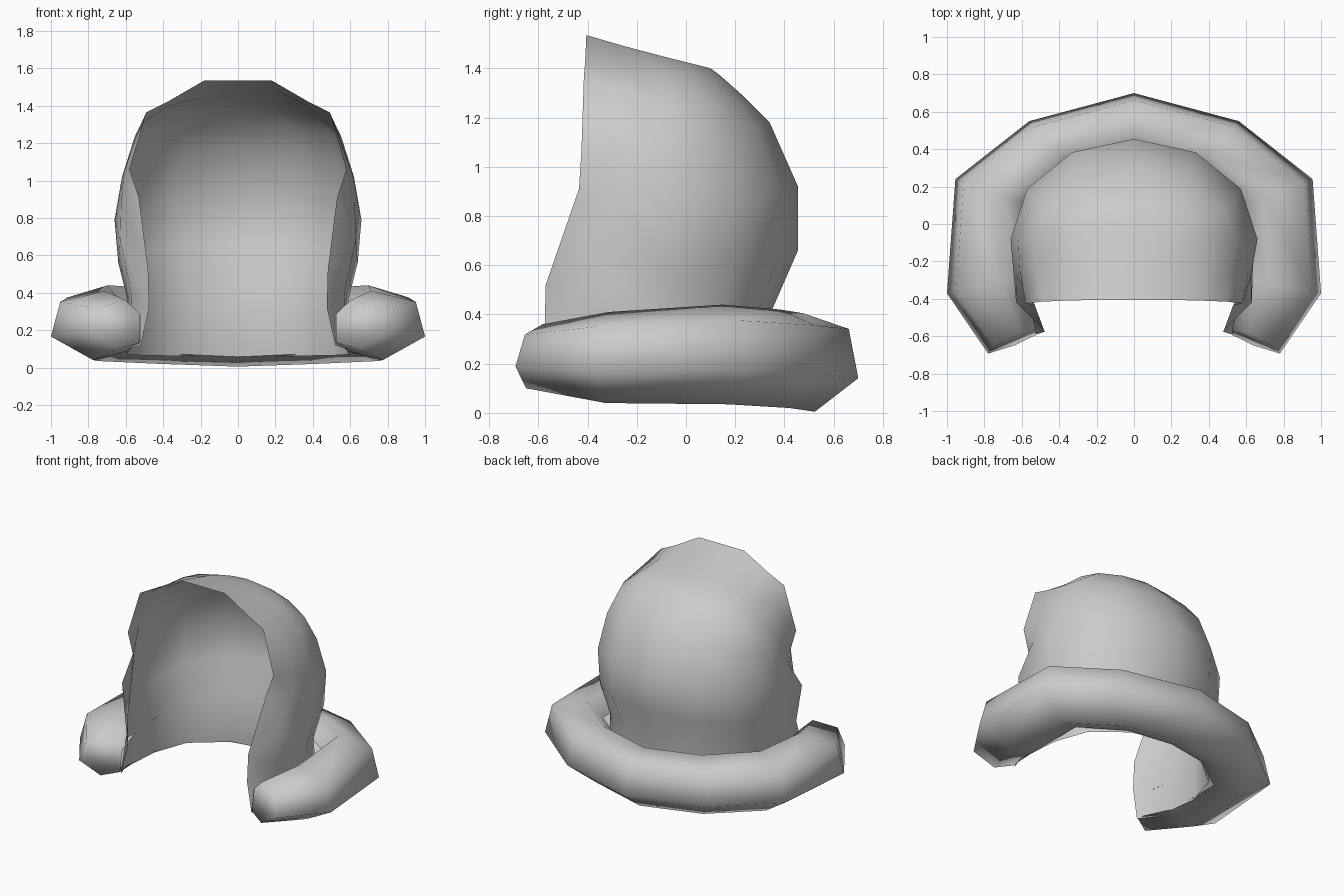
import bpy, bmesh, math
from mathutils import Vector

if "Cube" in bpy.data.objects:
    bpy.data.objects.remove(bpy.data.objects["Cube"])


def finish(name, bm):
    bmesh.ops.remove_doubles(bm, verts=bm.verts, dist=0.0005)
    bmesh.ops.recalc_face_normals(bm, faces=bm.faces)
    mesh = bpy.data.meshes.new(name)
    bm.to_mesh(mesh)
    bm.free()
    obj = bpy.data.objects.new(name, mesh)
    bpy.context.collection.objects.link(obj)
    bpy.ops.object.select_all(action='DESELECT')
    obj.select_set(True)
    bpy.context.view_layer.objects.active = obj
    bpy.ops.object.shade_smooth_by_angle(angle=math.radians(100))
    return obj


def mirrored(half):
    """Extend a half row (starting at x = 0) to the full left-to-right row."""
    return [Vector((-p.x, p.y, p.z)) for p in reversed(half[1:])] + half


def loft(bm, rows):
    grid = [[bm.verts.new(p) for p in row] for row in rows]
    for a, b in zip(grid, grid[1:]):
        for i in range(len(a) - 1):
            bm.faces.new((a[i], a[i + 1], b[i + 1], b[i]))
    return grid


# Hood: each level runs from the back centre, around the side, to the face opening
# (back y, back z), (half width, side y, side z), front fold point, front edge point
levels = [
    ((0.39, 0.06), (0.59, -0.10, 0.07), (0.58, -0.46, 0.10), (0.52, -0.59, 0.12)),
    ((0.35, 0.42), (0.59, -0.08, 0.36), (0.57, -0.44, 0.40), (0.475, -0.575, 0.32)),
    ((0.455, 0.66), (0.64, -0.08, 0.56), (0.63, -0.42, 0.68), (0.48, -0.57, 0.52)),
    ((0.455, 0.92), (0.66, -0.08, 0.79), (0.625, -0.28, 0.88), (0.53, -0.435, 0.91)),
    ((0.34, 1.18), (0.62, -0.08, 1.02), (0.61, -0.25, 1.04), (0.58, -0.425, 1.06)),
    ((0.23, 1.29), (0.55, -0.08, 1.24), (0.52, -0.25, 1.30), (0.49, -0.415, 1.365)),
    ((0.14, 1.37), (0.38, -0.08, 1.38), (0.37, -0.25, 1.40), (0.37, -0.41, 1.425)),
    ((0.10, 1.40), (0.18, -0.08, 1.445), (0.18, -0.25, 1.49), (0.18, -0.405, 1.535)),
]
rows = []
for (by, bz), (w, sy, sz), fold, edge in levels:
    half = []
    for deg in (0, 30, 60, 90):
        s, c = math.sin(math.radians(deg)), math.cos(math.radians(deg))
        half.append(Vector((w * s, sy + (by - sy) * c, sz + (bz - sz) * c)))
    rows.append(mirrored(half + [Vector(fold), Vector(edge)]))
bm = bmesh.new()
top = loft(bm, rows)[-1]
# Crown strip joining the left and right top edges
m = len(top) // 2
bm.faces.new((top[m], top[m + 1], top[m - 1]))
for k in range(1, m):
    bm.faces.new((top[m - k], top[m + k], top[m + k + 1], top[m - k - 1]))
finish("hood", bm)

# Rolled collar: section swept around the neck, open where it meets the hood
# section points: (fraction from outer to inner side, fraction of height)
section = [(1, 0.72), (0.7, 1.0), (0.12, 0.84), (0, 0.34), (0.55, 0), (1, 0.13)]
# stations: outer x, y, inner x, y, bottom z, height, backward lean of the top
stations = [
    (0, 0.70, 0, 0.38, 0.005, 0.40, 0),
    (0.56, 0.55, 0.32, 0.31, 0.02, 0.40, 0),
    (0.955, 0.24, 0.585, 0.11, 0.035, 0.405, 0),
    (1.0, -0.37, 0.59, -0.29, 0.04, 0.37, 0),
    (0.78, -0.71, 0.525, -0.60, 0.10, 0.26, 0.05),
]
rings = [[Vector((ox + (ix - ox) * t, oy + (iy - oy) * t + lean * f, z + h * f))
          for t, f in section]
         for ox, oy, ix, iy, z, h, lean in stations]
left = [[Vector((-p.x, p.y, p.z)) for p in r] for r in reversed(rings[1:])]
bm = bmesh.new()
grid = loft(bm, left + rings)
# End caps
bm.faces.new(grid[0])
bm.faces.new(grid[-1])
finish("collar", bm)
